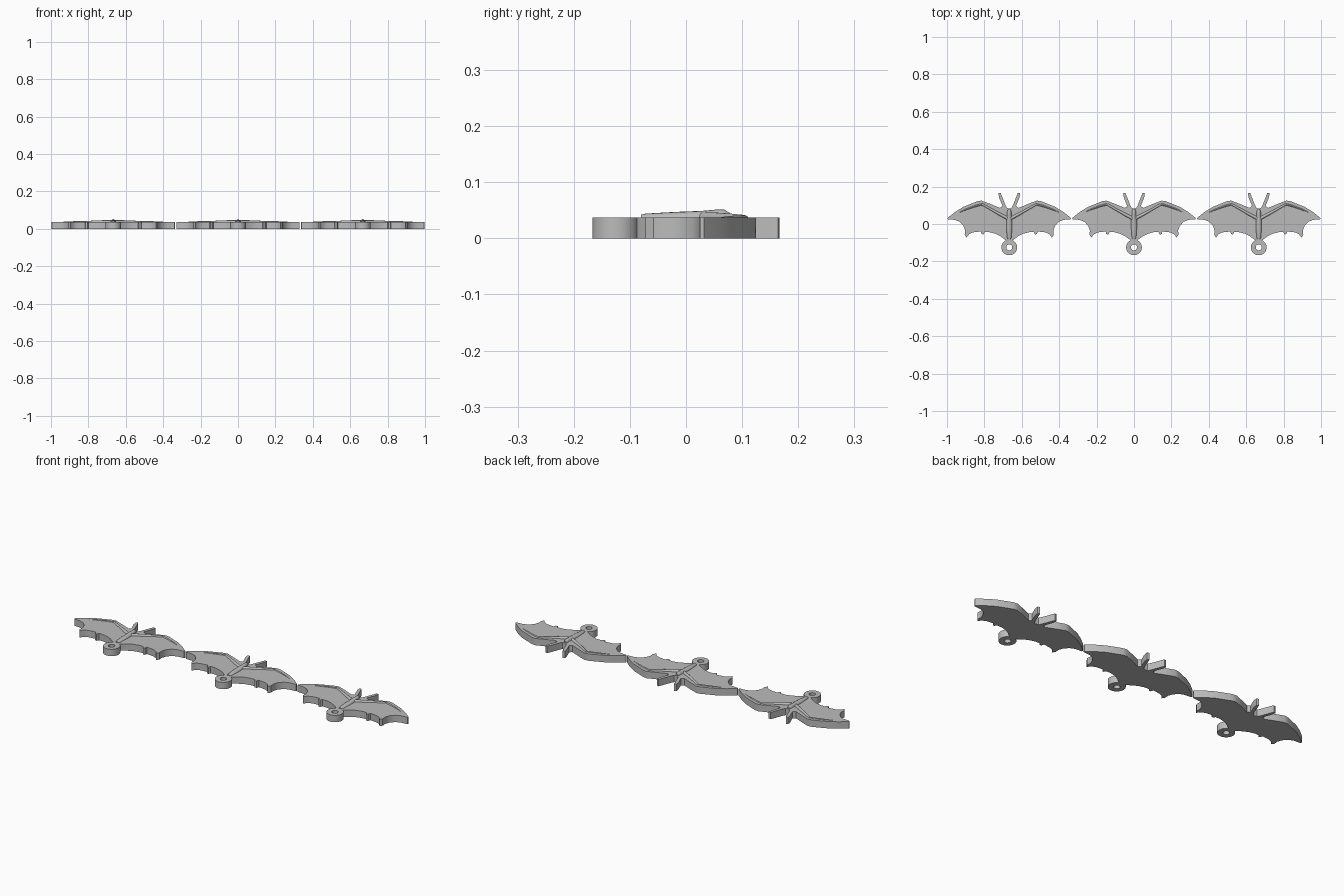
import bpy, bmesh, math
from mathutils import Vector

cube = bpy.data.objects.get("Cube")
if cube:
    bpy.data.objects.remove(cube)

THICK = 0.037
SPACING = 0.667

grey = bpy.data.materials.new("plain grey")
grey.use_nodes = True
grey.diffuse_color = (0.5, 0.5, 0.5, 1)
grey.node_tree.nodes["Principled BSDF"].inputs["Base Color"].default_value = (0.5, 0.5, 0.5, 1)


def finish(bm, name, x):
    bmesh.ops.recalc_face_normals(bm, faces=bm.faces)
    mesh = bpy.data.meshes.new(name)
    bm.to_mesh(mesh)
    bm.free()
    mesh.materials.append(grey)
    obj = bpy.data.objects.new(name, mesh)
    bpy.context.collection.objects.link(obj)
    obj.location.x = x
    bpy.ops.object.select_all(action='DESELECT')
    obj.select_set(True)
    bpy.context.view_layer.objects.active = obj
    bpy.ops.object.shade_smooth_by_angle(angle=math.radians(30))


def plate(name, half, x):
    """Extrude a mirrored half outline into a flat plate."""
    bm = bmesh.new()
    outline = half + [(-px, py) for px, py in reversed(half) if px > 0]
    face = bm.faces.new([bm.verts.new((px, py, 0)) for px, py in outline])
    made = bmesh.ops.extrude_face_region(bm, geom=[face])
    top = [v for v in made["geom"] if isinstance(v, bmesh.types.BMVert)]
    bmesh.ops.translate(bm, verts=top, vec=(0, 0, THICK))
    bmesh.ops.triangulate(bm, faces=[f for f in bm.faces if len(f.verts) > 4])
    finish(bm, name, x)


def ring(name, y, outer, inner, x, sides=32):
    """Flat hanging loop with a round hole."""
    bm = bmesh.new()
    loops = []
    for radius, z in ((outer, 0), (outer, THICK), (inner, THICK), (inner, 0)):
        loops.append([bm.verts.new((radius * math.cos(math.tau * i / sides),
                                    y + radius * math.sin(math.tau * i / sides), z))
                      for i in range(sides)])
    for k in range(4):
        a, b = loops[k], loops[(k + 1) % 4]
        for i in range(sides):
            j = (i + 1) % sides
            bm.faces.new((a[i], a[j], b[j], b[i]))
    finish(bm, name, x)


def ridge(name, stations, x, sign=1, steps=8):
    """Loft half-round sections; each station is (x, y, half width, height)."""
    bm = bmesh.new()
    pts = [Vector((sign * s[0], s[1])) for s in stations]
    rows = []
    for i, (_, _, width, height) in enumerate(stations):
        along = (pts[min(i + 1, len(pts) - 1)] - pts[max(i - 1, 0)]).normalized()
        side = Vector((-along.y, along.x))
        row = []
        for k in range(steps + 1):
            a = math.pi * k / steps
            p = pts[i] + side * width * math.cos(a)
            row.append(bm.verts.new((p.x, p.y, THICK - 0.002 + (height + 0.002) * math.sin(a))))
        rows.append(row)
    for a, b in zip(rows, rows[1:]):
        for k in range(steps):
            bm.faces.new((a[k], a[k + 1], b[k + 1], b[k]))
        bm.faces.new((a[0], b[0], b[-1], a[-1]))
    bm.faces.new(rows[0])
    bm.faces.new(rows[-1])
    finish(bm, name, x)


# Half silhouette: head, ear, leading edge, wing tip, scalloped trailing edge
silhouette = [
    (0, .083), (.012, .085), (.02, .1), (.046, .167), (.058, .164), (.054, .14),
    (.036, .096), (.05, .086), (.1, .107), (.148, .125), (.17, .122), (.245, .092),
    (.29, .064), (.33, .032), (.328, .025), (.29, .022), (.265, .012), (.245, -.01),
    (.236, -.035), (.238, -.058), (.228, -.072), (.215, -.055), (.195, -.045),
    (.152, -.04), (.148, -.054), (.138, -.056), (.132, -.044), (.105, -.044),
    (.075, -.052), (.05, -.064), (.03, -.078), (.014, -.09), (0, -.092)]
body = [(0, -.08, .008, .005), (0, -.072, .012, .007), (0, -.02, .016, .01),
        (0, .03, .015, .012), (0, .052, .011, .014), (0, .068, .011, .014),
        (0, .078, .007, .008)]
arm = [(.008, .03, .009, .009), (.05, .052, .008, .009), (.1, .08, .006, .007),
       (.135, .1, .006, .005), (.148, .106, .005, .004)]
finger = [(.142, .106, .005, .004), (.18, .096, .005, .004), (.225, .08, .004, .003),
          (.265, .063, .002, .001)]

for n, tag in enumerate(("right", "middle", "left")):
    x = (n - 1) * SPACING
    plate(tag + "_bat_silhouette", silhouette, x)
    ring(tag + "_hanging_ring", -.125, .042, .016, x)
    ridge(tag + "_bat_body", body, x)
    for sign, side in ((1, "left"), (-1, "right")):
        ridge(f"{tag}_bat_{side}_arm", arm, x, sign)
        ridge(f"{tag}_bat_{side}_finger", finger, x, sign)
